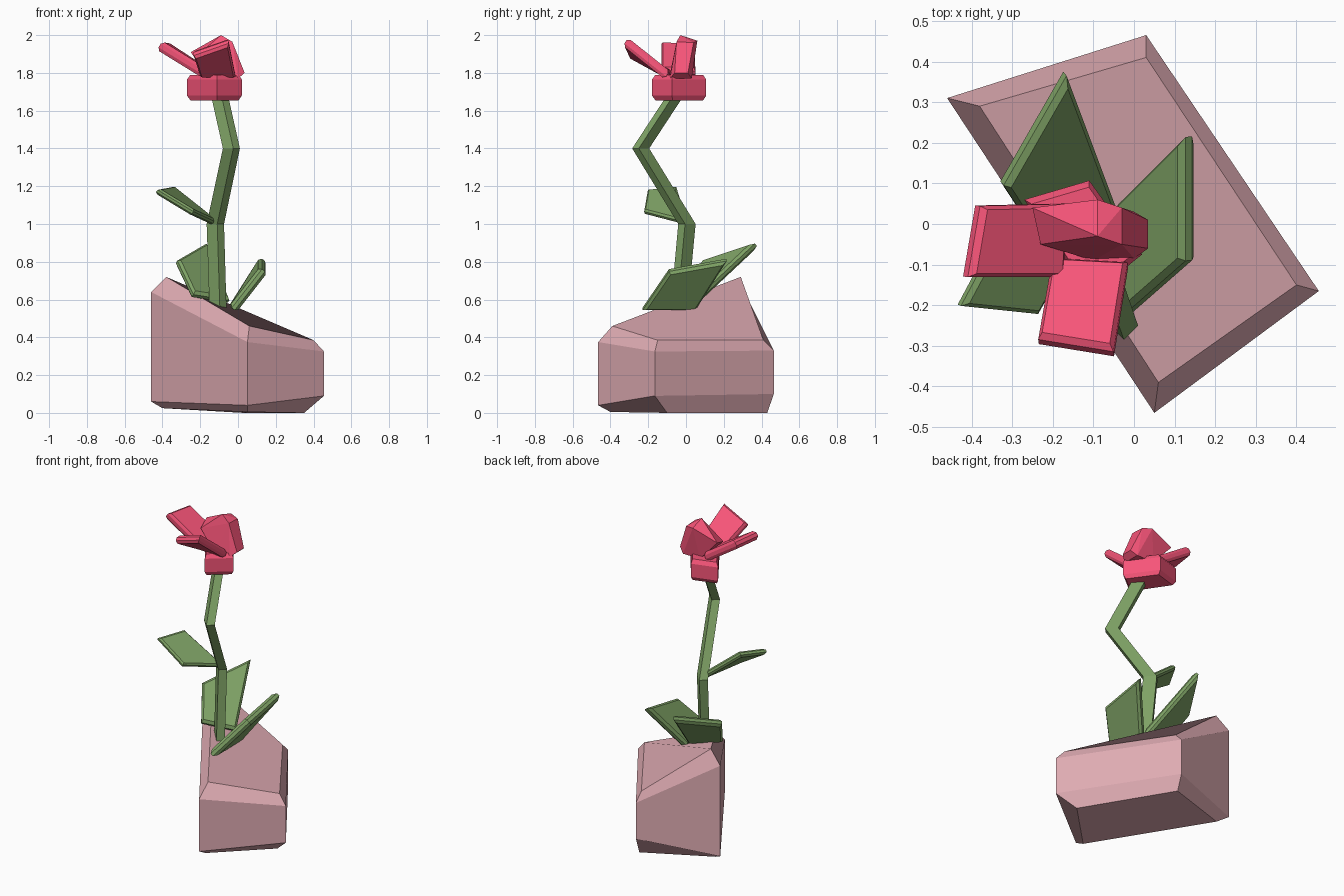
import bpy, bmesh
from mathutils import Vector

if "Cube" in bpy.data.objects:
    bpy.data.objects.remove(bpy.data.objects["Cube"])


def material(name, rgb):
    m = bpy.data.materials.new(name)
    m.diffuse_color = (*rgb, 1)
    m.use_nodes = True
    m.node_tree.nodes["Principled BSDF"].inputs["Base Color"].default_value = m.diffuse_color
    return m


STONE = material("pink_stone", (0.74, 0.41, 0.45))
GREEN = material("leaf_green", (0.21, 0.36, 0.13))
RED = material("petal_red", (0.93, 0.09, 0.19))


def finish(name, bm, mat):
    bmesh.ops.recalc_face_normals(bm, faces=bm.faces)
    me = bpy.data.meshes.new(name)
    bm.to_mesh(me)
    bm.free()
    me.materials.append(mat)
    bpy.context.collection.objects.link(bpy.data.objects.new(name, me))


def loft(name, rings, mat):
    """Closed skin over rings of equal point count."""
    bm = bmesh.new()
    vs = [[bm.verts.new(p) for p in r] for r in rings]
    n = len(rings[0])
    for a, b in zip(vs, vs[1:]):
        for i in range(n):
            j = (i + 1) % n
            bm.faces.new((a[i], a[j], b[j], b[i]))
    bm.faces.new(vs[0][::-1])
    bm.faces.new(vs[-1])
    finish(name, bm, mat)


def blade(name, corners, thick, mat, inset=0.9):
    """Thin four-cornered slab with a chamfered rim."""
    p = [Vector(c) for c in corners]
    mid = sum(p, Vector()) / len(p)
    nrm = (p[2] - p[0]).cross(p[3] - p[1]).normalized() * thick / 2

    def ring(k, s):
        return [mid + (q - mid) * s + nrm * k for q in p]
    loft(name, [ring(-1, inset), ring(-.4, 1), ring(.4, 1), ring(1, inset)], mat)


# Stone base: chamfered four-sided block with a twisted sloping top
loft("stone_base", [
    [(-.40, .27, .025), (.03, .43, 0), (.35, -.10, 0), (.05, -.40, .005)],
    [(-.46, .31, .06), (.03, .465, .10), (.455, -.165, .09), (.05, -.465, .04)],
    [(-.46, .31, .64), (.03, .465, .33), (.455, -.165, .325), (.05, -.465, .375)],
    [(-.38, .29, .72), (.03, .41, .385), (.40, -.15, .385), (.06, -.39, .46)],
], STONE)

# Bent four-sided stem
path = [(-.105, -.04, .52), (-.12, .005, 1.0), (-.035, -.24, 1.4), (-.10, -.05, 1.69)]
loft("stem", [[(x - r, y + .01, z), (x - .01, y + r, z), (x + r, y - .01, z), (x + .01, y - r, z)]
              for (x, y, z), r in zip(path, (.045, .046, .045, .045))], GREEN)

# Leaves
blade("leaf_back", [(-.24, -.03, .62), (-.325, .10, .80), (-.17, .37, .89), (-.05, .05, .59)], .045, GREEN)
blade("leaf_right", [(-.03, .05, .55), (.135, .215, .81), (.135, -.09, .755), (-.025, -.23, .55)], .05, GREEN)
blade("leaf_left", [(-.11, .01, 1.0), (-.35, -.05, 1.19), (-.43, -.20, 1.175), (-.24, -.22, 1.06)], .035, GREEN)

# Flower cup: small chamfered block echoing the base
cup = [(-.27, .06), (-.11, .107), (.02, -.075), (-.11, -.18)]
loft("flower_cup", [[(-.12 + (x + .12) * s, -.03 + (y + .03) * s, z) for x, y in cup]
                    for s, z in ((.88, 1.655), (1, 1.68), (1, 1.765), (.88, 1.79))], RED)

# Outer petals
blade("petal_front", [(-.20, -.09, 1.79), (-.015, -.10, 1.79), (-.05, -.32, 1.965), (-.235, -.29, 1.90)], .05, RED)
blade("petal_left", [(-.17, .05, 1.80), (-.385, .045, 1.94), (-.415, -.13, 1.945), (-.18, -.13, 1.80)], .055, RED)

# Upright centre petal: faceted wedge
bm = bmesh.new()
for p in [(-.25, .04, 1.91), (-.23, -.05, 1.88), (-.09, .06, 1.97), (-.09, -.03, 2.0),
          (-.03, .04, 1.96), (-.03, -.05, 1.965), (.035, .01, 1.80), (.035, -.06, 1.80),
          (0, -.085, 1.77), (0, .03, 1.77), (-.10, -.09, 1.77), (-.12, .03, 1.77)]:
    bm.verts.new(p)
bmesh.ops.convex_hull(bm, input=bm.verts)
finish("petal_centre", bm, RED)
